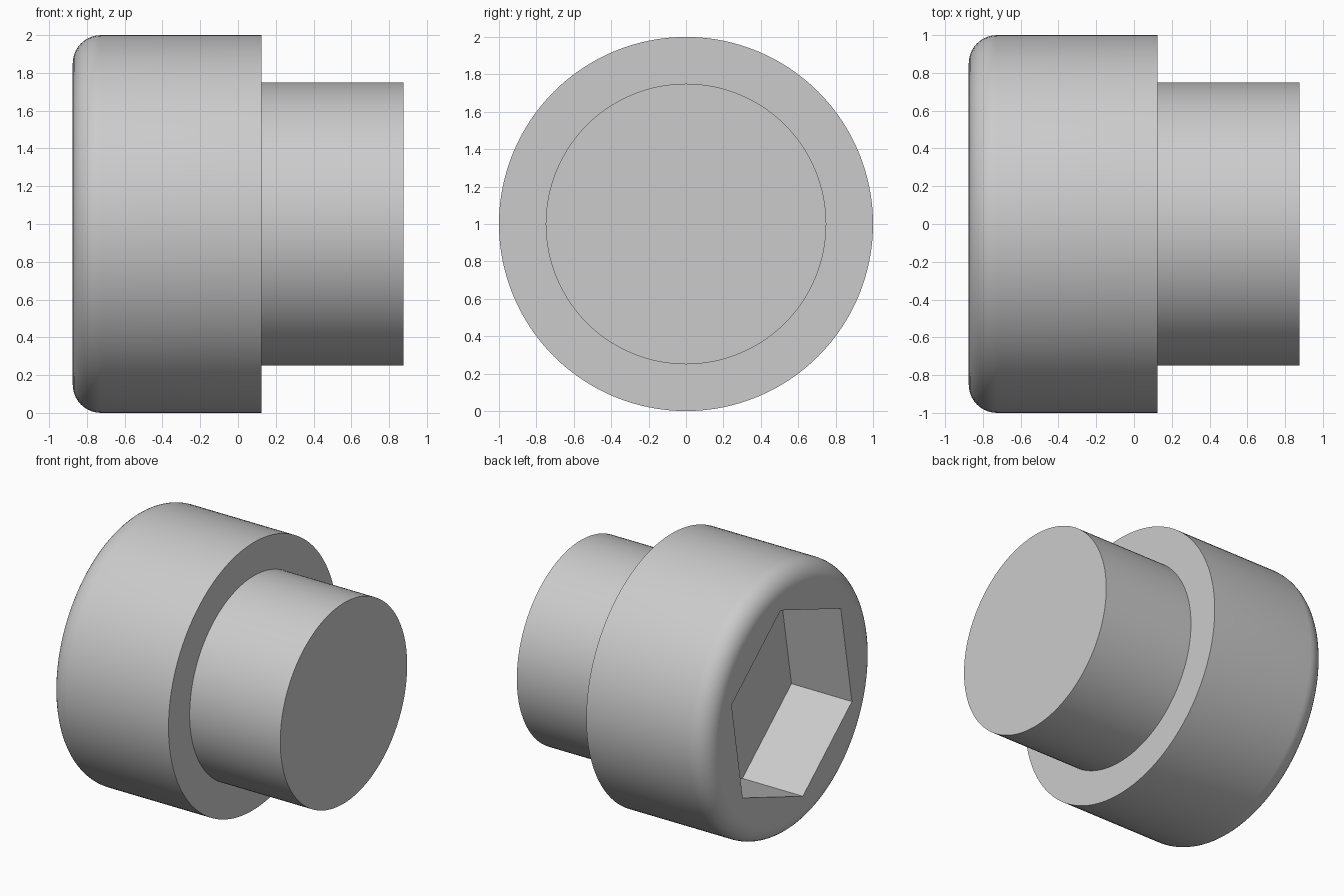
import bpy, bmesh, math
from mathutils import Matrix, Vector

if "Cube" in bpy.data.objects:
    bpy.data.objects.remove(bpy.data.objects["Cube"])

SEGMENTS = 128
HEAD_X, STEP_X, END_X = -0.875, 0.125, 0.875
HEAD_R, SHANK_R, FILLET = 1.0, 0.75, 0.15
SOCKET_R, SOCKET_DEPTH, SOCKET_TURN = 0.757, 0.5, math.radians(20)


def new_object(name, bm):
    bmesh.ops.recalc_face_normals(bm, faces=bm.faces)
    mesh = bpy.data.meshes.new(name)
    bm.to_mesh(mesh)
    bm.free()
    obj = bpy.data.objects.new(name, mesh)
    bpy.context.collection.objects.link(obj)
    return obj


def ring(bm, x, radius, count, turn=0.0):
    """Circle of vertices around the part's x axis at height 1."""
    angles = [turn + math.tau * i / count for i in range(count)]
    return [bm.verts.new((x, radius * math.cos(a), 1 + radius * math.sin(a))) for a in angles]


def lathe(name, profile, count, turn=0.0):
    """Closed solid from (x, radius) stations."""
    bm = bmesh.new()
    rings = [ring(bm, x, r, count, turn) for x, r in profile]
    for a, b in zip(rings, rings[1:]):
        for i in range(count):
            j = (i + 1) % count
            bm.faces.new((a[i], a[j], b[j], b[i]))
    bm.faces.new(rings[0])
    bm.faces.new(rings[-1])
    return new_object(name, bm)


# Rounded cap head with the narrower shank
steps = 10
fillet = []
for i in range(steps + 1):
    a = math.pi / 2 * i / steps
    fillet.append((HEAD_X + FILLET * (1 - math.sin(a)),
                   HEAD_R - FILLET * (1 - math.cos(a))))
fillet.reverse()
profile = fillet + [(STEP_X, HEAD_R), (STEP_X, SHANK_R), (END_X, SHANK_R)]
bolt = lathe("socket_head_bolt", profile, SEGMENTS)

# Hexagonal socket cut into the head
cutter = lathe("hex_socket_cutter",
               [(HEAD_X - 0.3, SOCKET_R), (HEAD_X + SOCKET_DEPTH, SOCKET_R)],
               6, SOCKET_TURN)
cutter.hide_render = True
cut = bolt.modifiers.new("hex_socket", 'BOOLEAN')
cut.operation = 'DIFFERENCE'
cut.solver = 'EXACT'
cut.object = cutter

bpy.context.view_layer.objects.active = bolt
bolt.select_set(True)
bpy.ops.object.modifier_apply(modifier=cut.name)
bpy.data.objects.remove(cutter, do_unlink=True)

# Smooth round walls, crisp steps and socket edges
bpy.ops.object.shade_smooth_by_angle(angle=math.radians(30))
